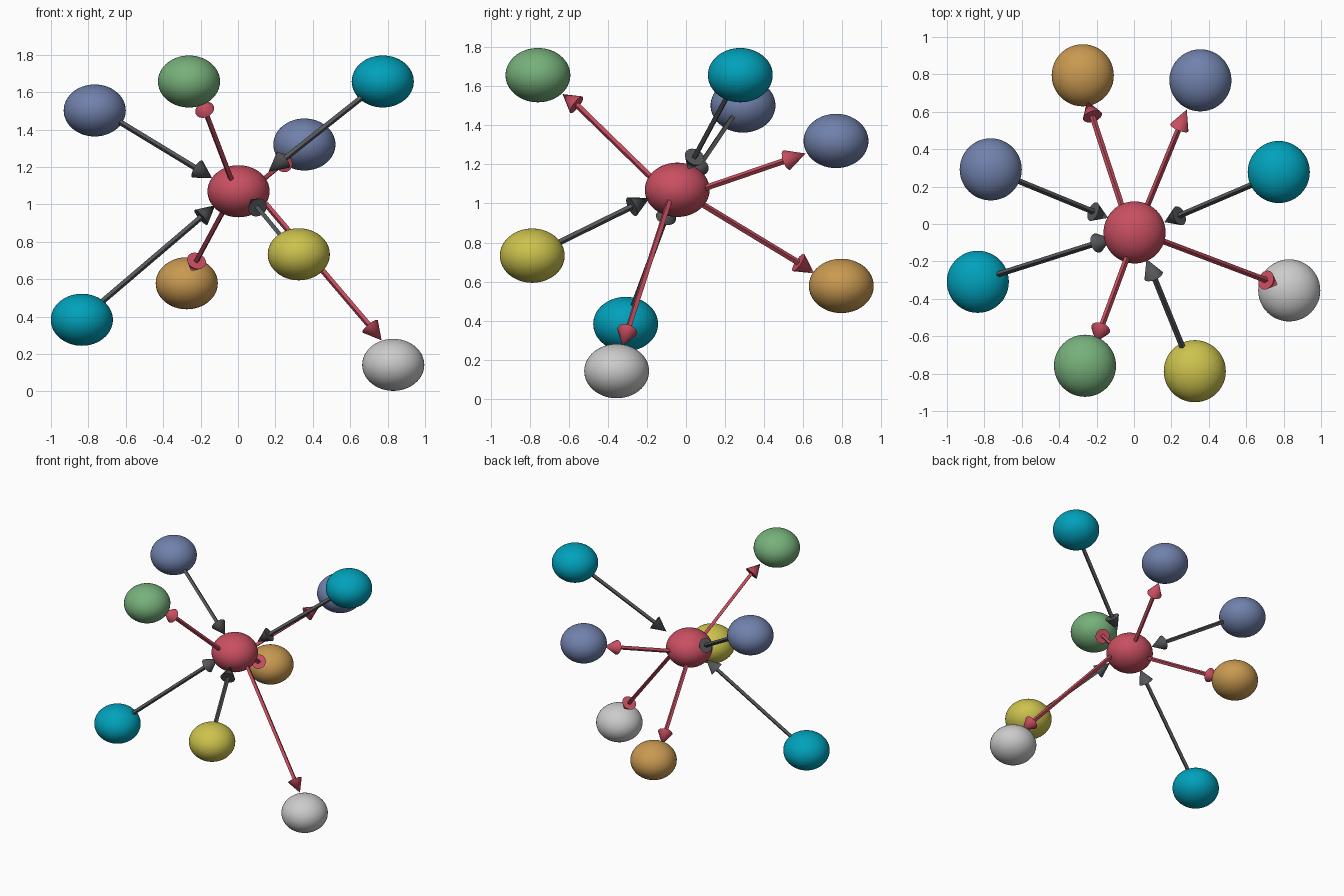
import bpy
from mathutils import Vector

if "Cube" in bpy.data.objects:
    bpy.data.objects.remove(bpy.data.objects["Cube"])


def material(name, rgb):
    """Material from 0-255 screen colour."""
    m = bpy.data.materials.new(name)
    m.diffuse_color = [(c / 255) ** 2.2 for c in rgb] + [1]
    m.use_nodes = True
    m.node_tree.nodes["Principled BSDF"].inputs["Base Color"].default_value = m.diffuse_color
    return m


RED = material("red", (200, 80, 97))
BLUE = material("blue", (112, 128, 170))
GREEN = material("green", (118, 175, 122))
TEAL = material("teal", (5, 160, 186))
ORANGE = material("orange", (200, 152, 82))
YELLOW = material("yellow", (203, 193, 78))
DARK = material("dark_grey", (85, 87, 90))


def ball(name, centre, mat):
    """Slightly flattened smooth sphere."""
    bpy.ops.mesh.primitive_uv_sphere_add(segments=48, ring_count=32, radius=1, location=centre)
    o = bpy.context.object
    o.name = name
    o.scale = (0.166, 0.166, 0.139)
    bpy.ops.object.shade_smooth()
    if mat:
        o.data.materials.append(mat)


def cone(name, a, b, r1, r2, sides, mat):
    """Tapered or straight rod from a to b."""
    d = b - a
    bpy.ops.mesh.primitive_cone_add(vertices=sides, radius1=r1, radius2=r2, depth=d.length,
                                    location=(a + b) / 2, rotation=d.to_track_quat('Z', 'Y').to_euler())
    o = bpy.context.object
    o.name = name
    o.data.materials.append(mat)
    if sides > 4:
        bpy.ops.object.shade_smooth_by_angle()


def arrow(name, start, base, tip, mat):
    start, base, tip = Vector(start), Vector(base), Vector(tip)
    start -= (base - start).normalized() * 0.03  # sink the tail into its ball
    cone(name + "_shaft", start, base, 0.0155, 0.0155, 4, mat)
    cone(name + "_head", base, tip, 0.053, 0, 16, mat)


# Central hub
ball("hub_ball", (0.003, -0.045, 1.07), RED)

# Outer balls with their arrows: name, centre, ball colour, arrow start / head base / tip, arrow colour
NODES = [
    ("green", (-0.262, -0.758, 1.657), GREEN, (-0.037, -0.18, 1.135), (-0.178, -0.56, 1.505), (-0.205, -0.632, 1.56), RED),
    ("right_blue", (0.355, 0.768, 1.32), BLUE, (0.072, 0.10, 1.08), (0.242, 0.515, 1.222), (0.282, 0.612, 1.256), RED),
    ("orange", (-0.274, 0.795, 0.578), ORANGE, (-0.070, 0.11, 0.98), (-0.222, 0.575, 0.698), (-0.251, 0.657, 0.642), RED),
    ("light_grey", (0.830, -0.355, 0.142), None, (0.15, -0.09, 1.00), (0.706, -0.30, 0.348), (0.768, -0.325, 0.273), RED),
    ("left_blue", (-0.766, 0.292, 1.502), BLUE, (-0.62, 0.231, 1.433), (-0.218, 0.066, 1.189), (-0.138, 0.033, 1.14), DARK),
    ("right_teal", (0.774, 0.278, 1.657), TEAL, (0.635, 0.212, 1.55), (0.242, 0.044, 1.238), (0.163, 0.01, 1.175), DARK),
    ("yellow", (0.325, -0.787, 0.733), YELLOW, (0.252, -0.64, 0.805), (0.105, -0.278, 0.983), (0.067, -0.187, 1.028), DARK),
    ("left_teal", (-0.835, -0.309, 0.383), TEAL, (-0.72, -0.267, 0.485), (-0.198, -0.102, 0.93), (-0.122, -0.078, 0.995), DARK),
]
for name, centre, ball_mat, start, base, tip, arrow_mat in NODES:
    ball(name + "_ball", centre, ball_mat)
    arrow(name + "_arrow", start, base, tip, arrow_mat)
